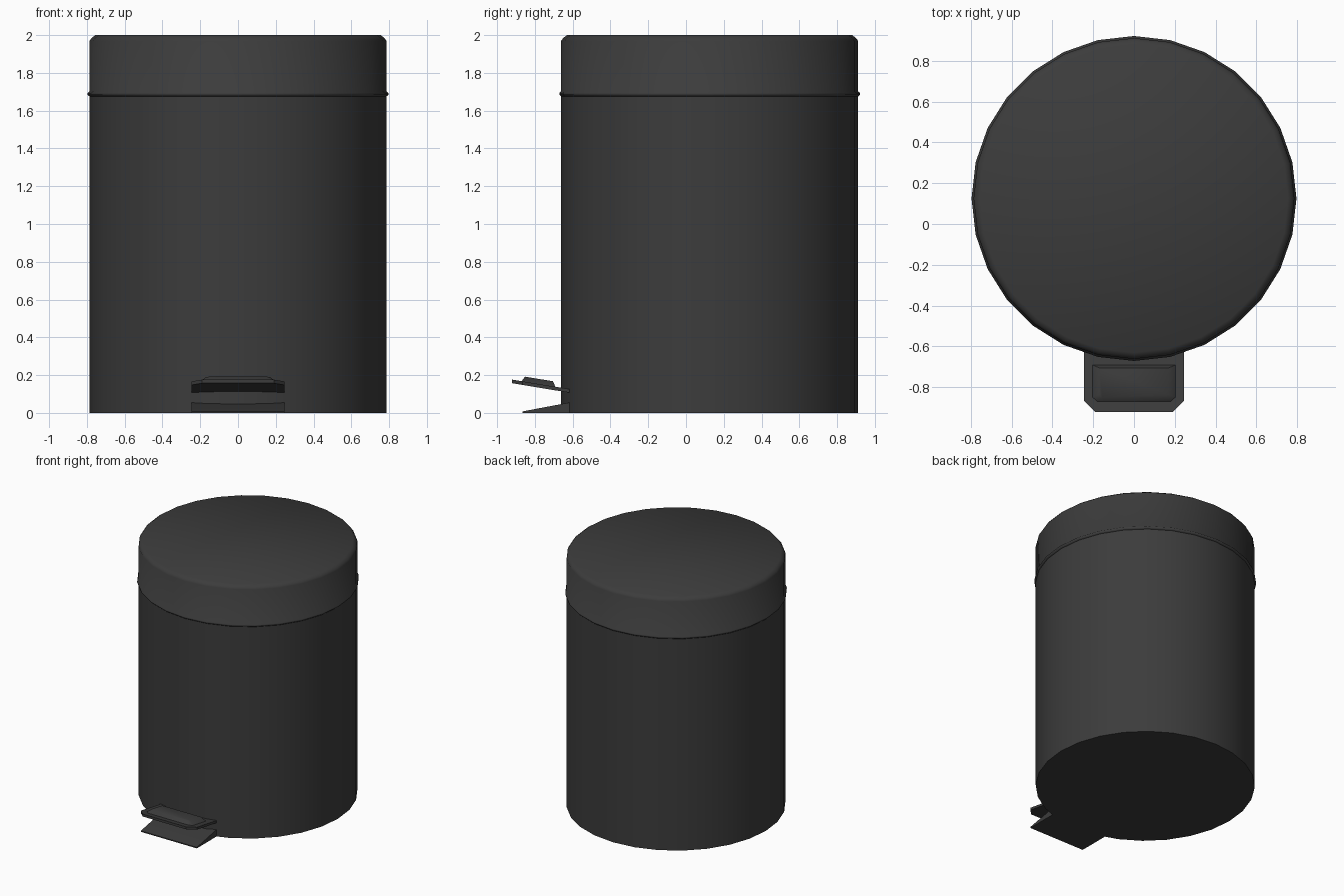
import bpy, bmesh, math

if "Cube" in bpy.data.objects:
    bpy.data.objects.remove(bpy.data.objects["Cube"])

SIDES = 28
CENTRE_Y = 0.125

dark = bpy.data.materials.new("dark_plastic")
dark.diffuse_color = (0.045, 0.045, 0.045, 1)
dark.use_nodes = True
dark.node_tree.nodes["Principled BSDF"].inputs["Base Color"].default_value = dark.diffuse_color


def finish(name, bm, angle=30):
    bmesh.ops.recalc_face_normals(bm, faces=bm.faces)
    mesh = bpy.data.meshes.new(name)
    bm.to_mesh(mesh)
    bm.free()
    obj = bpy.data.objects.new(name, mesh)
    bpy.context.collection.objects.link(obj)
    mesh.materials.append(dark)
    bpy.ops.object.select_all(action='DESELECT')
    obj.select_set(True)
    bpy.context.view_layer.objects.active = obj
    bpy.ops.object.shade_smooth_by_angle(angle=math.radians(angle))
    return obj


def loft(name, rings, angle=30):
    """Skin a stack of equal-length point loops and cap both ends."""
    bm = bmesh.new()
    loops = [[bm.verts.new(p) for p in ring] for ring in rings]
    for a, b in zip(loops, loops[1:]):
        n = len(a)
        for i in range(n):
            j = (i + 1) % n
            bm.faces.new((a[i], a[j], b[j], b[i]))
    bm.faces.new(loops[0])
    bm.faces.new(loops[-1])
    return finish(name, bm, angle)


def circle(r, z):
    return [(r * math.cos(2 * math.pi * i / SIDES),
             CENTRE_Y + r * math.sin(2 * math.pi * i / SIDES), z)
            for i in range(SIDES)]


def turned(name, profile, angle=30):
    return loft(name, [circle(r, z) for r, z in profile], angle)


# Round bin body
turned("body", [(0.786, 0), (0.786, 1.68)])

# Lid with a thin bead along its lower rim and a chamfered top edge
turned("lid", [(0.786, 1.675), (0.796, 1.684), (0.796, 1.694), (0.786, 1.703),
               (0.786, 1.97), (0.775, 1.985), (0.755, 2.0)], 50)


def tilted(outline, lift):
    """Place an outline on the pedal plane, which rises to the front."""
    return [(x, y, 0.157 - (y + 0.92) * 0.165 + lift) for x, y in outline]


def mirrored(half):
    return half + [(-x, y) for x, y in reversed(half)]


# Foot pedal: plate with clipped front corners
plate = mirrored([(0.19, -0.92), (0.245, -0.865), (0.245, -0.58)])
loft("pedal", [tilted(plate, 0), tilted(plate, 0.019)])

# Raised tread on the pedal
pad_low = mirrored([(0.18, -0.872), (0.205, -0.85), (0.205, -0.69)])
pad_high = mirrored([(0.155, -0.852), (0.17, -0.835), (0.17, -0.705)])
loft("pedal_tread", [tilted(pad_low, 0.017), tilted(pad_high, 0.046)], 50)

# Floor wedge below the pedal
side = [(-0.865, 0), (-0.865, 0.008), (-0.61, 0.056), (-0.56, 0.056), (-0.56, 0)]
loft("foot_wedge", [[(x, y, z) for y, z in side] for x in (-0.245, 0.245)])
